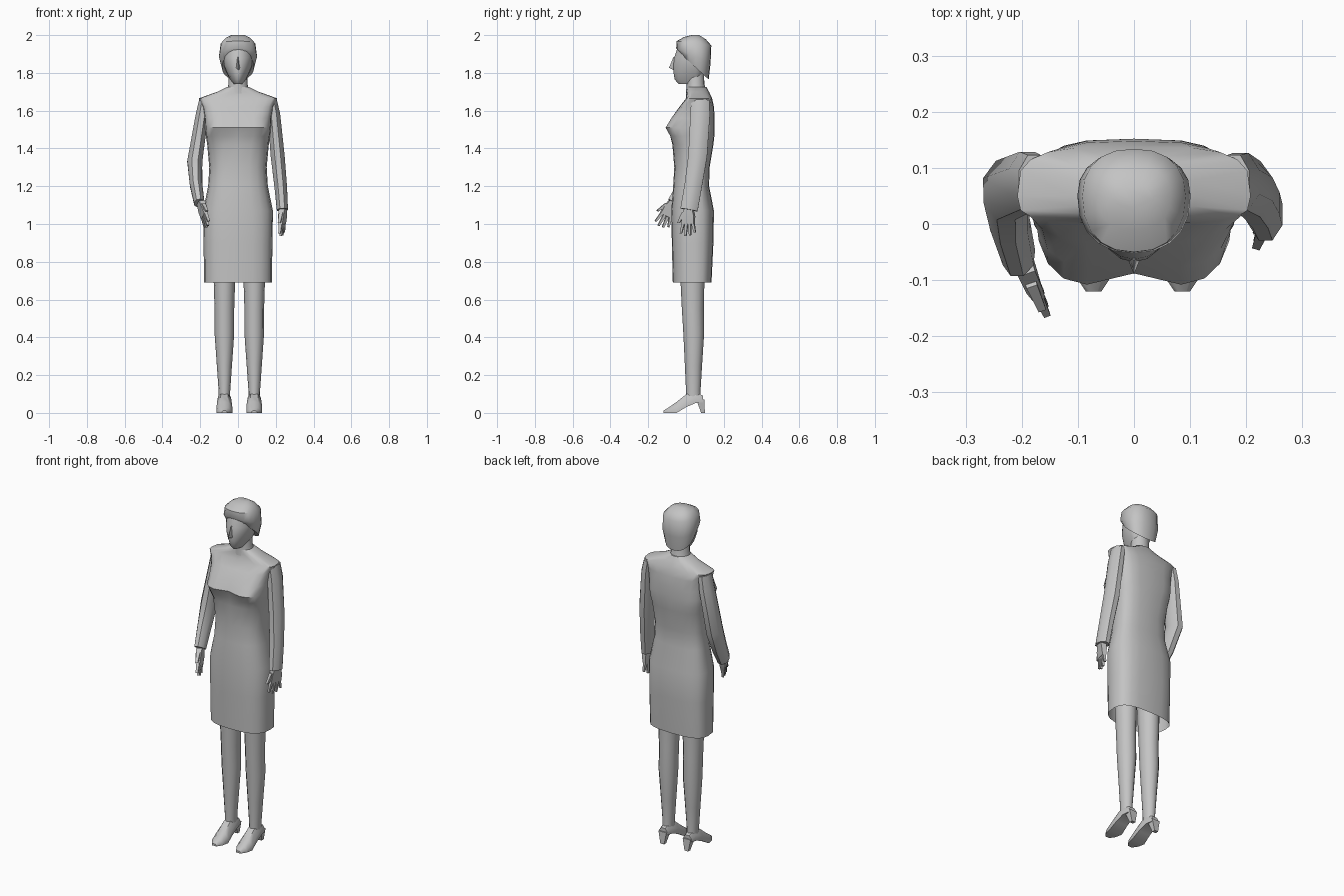
import bpy, bmesh, math
from mathutils import Vector

cube = bpy.data.objects.get("Cube")
if cube:
    bpy.data.objects.remove(cube, do_unlink=True)

GREY = 0.55
mat = bpy.data.materials.new("plain grey")
mat.use_nodes = True
mat.diffuse_color = (GREY, GREY, GREY, 1)
mat.node_tree.nodes["Principled BSDF"].inputs["Base Color"].default_value = (GREY, GREY, GREY, 1)


def loft(name, rings, cap_start=True, cap_end=True, angle=45):
    """Skin a list of equally long point rings into one object."""
    bm = bmesh.new()
    rows = [[bm.verts.new(p) for p in ring] for ring in rings]
    n = len(rows[0])
    for a, b in zip(rows, rows[1:]):
        for i in range(n):
            j = (i + 1) % n
            bm.faces.new((a[i], a[j], b[j], b[i]))
    if cap_start:
        bm.faces.new(rows[0][::-1])
    if cap_end:
        bm.faces.new(rows[-1])
    bmesh.ops.recalc_face_normals(bm, faces=bm.faces)
    mesh = bpy.data.meshes.new(name)
    bm.to_mesh(mesh)
    bm.free()
    mesh.materials.append(mat)
    obj = bpy.data.objects.new(name, mesh)
    bpy.context.collection.objects.link(obj)
    bpy.ops.object.select_all(action='DESELECT')
    obj.select_set(True)
    bpy.context.view_layer.objects.active = obj
    bpy.ops.object.shade_smooth_by_angle(angle=math.radians(angle))
    return obj


def body_ring(z, hx, front, back, p=2.5, dip=0, z_back=None, cx=0, mid=0.05, n=20):
    """Rounded section from front to back; z may slope towards the back."""
    pts = []
    for i in range(n):
        a = math.tau * i / n
        c, s = math.cos(a), math.sin(a)
        x = math.copysign(abs(c) ** (2 / p), c) * hx
        t = math.copysign(abs(s) ** (2 / p), s)
        y = mid + t * ((back - mid) if t > 0 else (mid - front))
        if t < 0:
            y += dip * max(0, 1 - abs(x) / 0.1)
        slope = 0 if z_back is None else (z_back - z) * (y - front) / (back - front)
        pts.append((cx + x, y, z + slope))
    return pts


def tube(name, path, radii, n=8):
    """Tube along a path; radii are (along y, across)."""
    path = [Vector(p) for p in path]
    rings = []
    for i, p in enumerate(path):
        t = (path[min(i + 1, len(path) - 1)] - path[max(i - 1, 0)]).normalized()
        u = (Vector((0, 1, 0)) - t * t.y).normalized()
        v = t.cross(u)
        ry, rx = radii[i]
        rings.append([p + u * ry * math.cos(math.tau * (k + .5) / n)
                      + v * rx * math.sin(math.tau * (k + .5) / n) for k in range(n)])
    return loft(name, rings)


# Dress with open hem, waist, bust and square shoulders
loft("dress", [body_ring(*r) for r in (
    (0.69, 0.18, -0.07, 0.135, 2.8),
    (0.90, 0.182, -0.075, 0.145, 2.8),
    (1.07, 0.185, -0.078, 0.148, 2.6),
    (1.20, 0.158, -0.068, 0.122, 2.6),
    (1.30, 0.152, -0.062, 0.125, 2.6),
    (1.42, 0.163, -0.072, 0.145, 2.8),
    (1.465, 0.17, -0.09, 0.15, 3.2, 0.015),
    (1.51, 0.175, -0.118, 0.152, 3.2, 0.03),
    (1.56, 0.178, -0.085, 0.152, 3, 0.015),
    (1.62, 0.188, -0.035, 0.148, 3),
    (1.665, 0.208, 0.0, 0.138, 3.5),
    (1.70, 0.11, 0.002, 0.122, 2.5),
    (1.725, 0.06, 0.004, 0.108, 2.2))], cap_start=False)

# Neck and face
loft("neck", [body_ring(*r) for r in (
    (1.69, 0.065, 0.0, 0.115, 2), (1.74, 0.05, 0.003, 0.097, 2),
    (1.84, 0.048, 0.0, 0.095, 2))])
loft("face", [body_ring(*r) for r in (
    (1.742, 0.026, -0.04, 0.06, 2), (1.765, 0.042, -0.06, 0.075, 2),
    (1.80, 0.06, -0.066, 0.095, 2), (1.84, 0.076, -0.068, 0.11, 2),
    (1.88, 0.082, -0.063, 0.11, 2), (1.94, 0.082, -0.042, 0.11, 2))])
loft("nose", [[(-w, -0.05, z), (w, -0.05, z), (0, y, z)] for z, w, y in (
    (1.815, 0.012, -0.066), (1.827, 0.016, -0.09), (1.885, 0.008, -0.066))])

# Bobbed hair, low at the nape and high over the forehead
loft("hair", [body_ring(z, hx, f, b, 2.3, z_back=zb) for z, zb, hx, f, b in (
    (1.91, 1.765, 0.084, -0.038, 0.120),
    (1.93, 1.85, 0.101, -0.052, 0.130),
    (1.968, 1.945, 0.092, -0.05, 0.134),
    (1.99, 1.978, 0.066, -0.01, 0.105),
    (2.0, 2.0, 0.035, 0.03, 0.07))])

# Sleeves
tube("left_sleeve",
     [(0.178, 0.075, 1.655), (0.19, 0.075, 1.58), (0.21, 0.062, 1.36), (0.226, 0.038, 1.2), (0.235, 0.016, 1.075)],
     [(0.052, 0.03), (0.056, 0.036), (0.054, 0.04), (0.05, 0.036), (0.05, 0.032)])
tube("right_sleeve",
     [(-0.178, 0.075, 1.655), (-0.19, 0.077, 1.58), (-0.229, 0.06, 1.33), (-0.222, 0.005, 1.21), (-0.205, -0.06, 1.11)],
     [(0.052, 0.03), (0.056, 0.036), (0.058, 0.043), (0.05, 0.036), (0.042, 0.03)])


def hand(side, wrist, down, across):
    """Flat palm, four fingers and a thumb."""
    w, d, a = Vector(wrist), Vector(down).normalized(), Vector(across).normalized()
    nrm = d.cross(a).normalized()

    def slab(name, spans):
        loft(name, [[c + a * (sx * hw) + nrm * (sn * ht) for sx, sn in
                     ((-1, -1), (1, -1), (1, 1), (-1, 1))] for c, hw, ht in spans])

    slab(side + "_palm", [(w, 0.022, 0.016), (w + d * 0.045, 0.034, 0.015),
                          (w + d * 0.085, 0.034, 0.011)])
    for i, length in enumerate((0.055, 0.068, 0.065, 0.05)):
        base = w + d * 0.08 + a * (0.026 - 0.0175 * i)
        tip = base + d * length + a * (0.012 - 0.008 * i)
        slab(f"{side}_finger_{i + 1}", [(base, 0.008, 0.009), (tip, 0.005, 0.006)])
    root = w + d * 0.025 + a * 0.025
    slab(side + "_thumb", [(root, 0.011, 0.01), (root + d * 0.055 + a * 0.028, 0.006, 0.007)])


hand("left", (0.238, 0.014, 1.085), (-0.008, -0.005, -0.15), (-0.3, -1, 0))
hand("right", (-0.197, -0.07, 1.115), (0.03, -0.055, -0.11), (0.25, -0.85, 0.45))

# Legs, pumps and heels
for side, cx in (("left", 0.086), ("right", -0.072)):
    loft(side + "_leg", [body_ring(z, hx, f, b, 2, cx=cx, mid=(f + b) / 2, n=12) for z, hx, f, b in (
        (0.06, 0.03, 0.0, 0.08), (0.12, 0.031, 0.0, 0.077), (0.25, 0.04, -0.006, 0.085),
        (0.42, 0.052, -0.014, 0.096), (0.55, 0.052, -0.022, 0.094), (0.80, 0.06, -0.034, 0.1))])
    loft(side + "_shoe", [[(cx - w, y, lo), (cx + w, y, lo), (cx + w, y, (lo + hi) / 2),
                           (cx + w / 2, y, hi), (cx - w / 2, y, hi), (cx - w, y, (lo + hi) / 2)]
                          for y, lo, hi, w in (
        (-0.12, 0.0, 0.012, 0.014), (-0.09, 0.0, 0.03, 0.034), (-0.05, 0.0, 0.058, 0.042),
        (0.0, 0.03, 0.098, 0.038), (0.05, 0.052, 0.115, 0.034), (0.09, 0.055, 0.09, 0.026))])
    loft(side + "_heel", [[(cx - w, f, z), (cx + w, f, z), (cx + w, b, z), (cx - w, b, z)]
                          for z, w, f, b in ((0, 0.012, 0.08, 0.1), (0.07, 0.026, 0.055, 0.097))])
